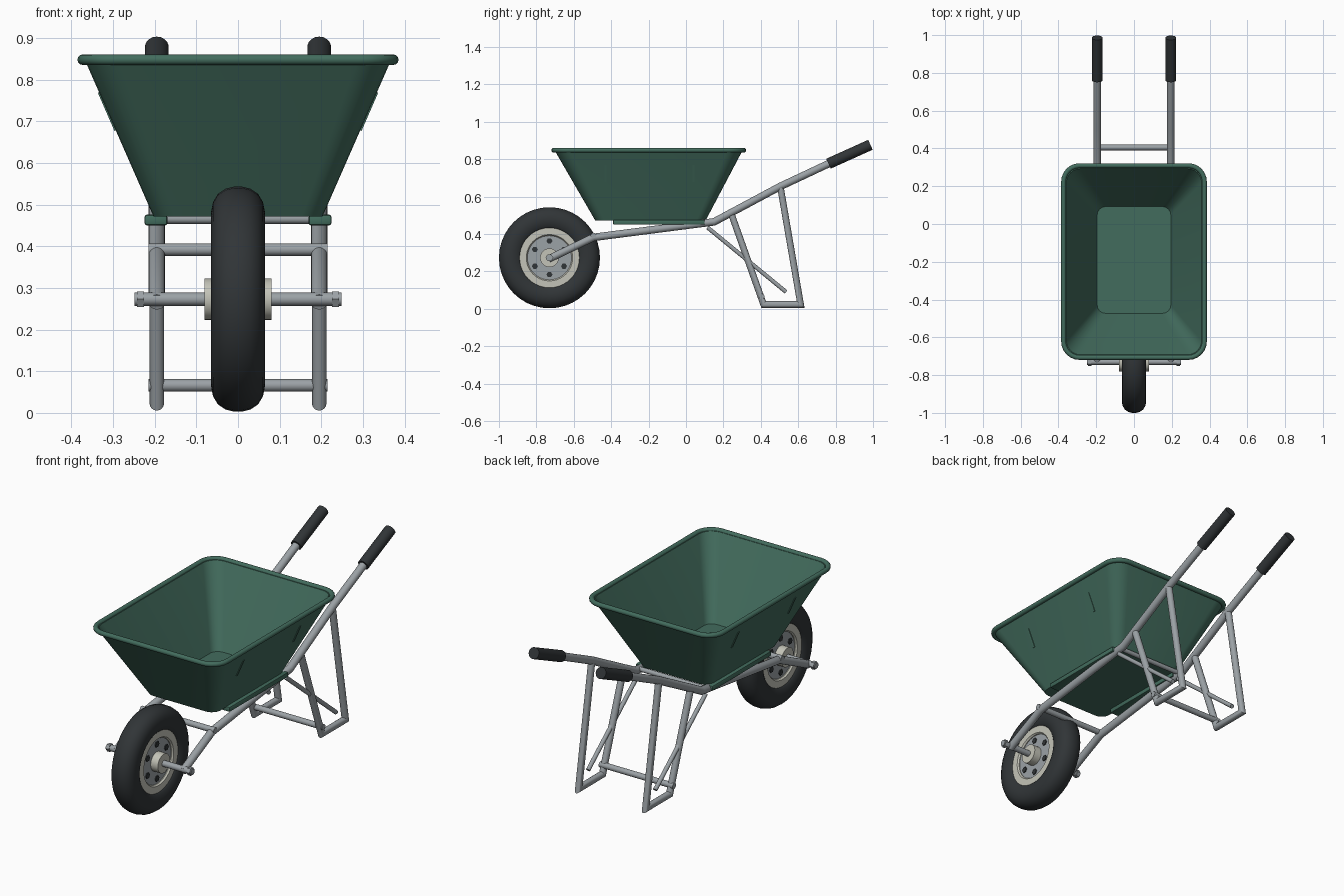
import bpy, bmesh, math
from mathutils import Vector, Matrix

if "Cube" in bpy.data.objects:
    bpy.data.objects.remove(bpy.data.objects["Cube"])


def mat(name, c):
    m = bpy.data.materials.new(name)
    m.diffuse_color = (*c, 1)
    m.use_nodes = True
    m.node_tree.nodes["Principled BSDF"].inputs["Base Color"].default_value = m.diffuse_color
    return m


GREEN = mat("green_paint", (0.055, 0.15, 0.11))
DARK = mat("rubber", (0.03, 0.035, 0.038))
CREAM = mat("cream_paint", (0.55, 0.55, 0.48))
STEEL = mat("steel", (0.33, 0.36, 0.38))


def finish(name, bm, material, angle=35):
    bmesh.ops.recalc_face_normals(bm, faces=bm.faces)
    me = bpy.data.meshes.new(name)
    bm.to_mesh(me)
    bm.free()
    ob = bpy.data.objects.new(name, me)
    bpy.context.collection.objects.link(ob)
    me.materials.append(material)
    bpy.ops.object.select_all(action='DESELECT')
    ob.select_set(True)
    bpy.context.view_layer.objects.active = ob
    bpy.ops.object.shade_smooth_by_angle(angle=math.radians(angle))
    return ob


def bridge(bm, rings, closed=False):
    n = len(rings[0])
    pairs = list(zip(rings, rings[1:])) + ([(rings[-1], rings[0])] if closed else [])
    for a, b in pairs:
        for i in range(n):
            bm.faces.new((a[i], a[(i + 1) % n], b[(i + 1) % n], b[i]))


def tube(name, path, r, material=STEEL, sides=16, closed=False):
    """Mitred round tube swept through the path points."""
    bm = bmesh.new()
    p = [Vector(q) for q in path]
    n = len(p)
    d = [(p[(i + 1) % n] - p[i]).normalized() for i in range(n)]
    rings = []
    for i in range(n):
        a = d[i - 1] if (i > 0 or closed) else d[0]
        b = d[i] if (i < n - 1 or closed) else d[i - 1]
        t = (a + b).normalized()
        side = t.cross(Vector((0, 0, 1)) if closed or abs(t.x) > 0.9 else Vector((1, 0, 0))).normalized()
        up = side.cross(t)
        k = r / max(t.dot(a), 0.5)
        # the mitre stretch applies in the plane of the bend
        ks, ku = (k, r)
        rings.append([bm.verts.new(p[i] + side * ks * math.cos(v) + up * ku * math.sin(v))
                      for v in (2 * math.pi * j / sides for j in range(sides))])
    bridge(bm, rings, closed)
    if not closed:
        bm.faces.new(rings[0])
        bm.faces.new(rings[-1])
    return finish(name, bm, material)


AX = Vector((0, -0.73, 0.273))


def lathe(name, profile, material, seg=40, centre=AX, angle=35):
    """Closed (x, radius) profile turned about the axle direction."""
    bm = bmesh.new()
    rings = [[bm.verts.new(centre + Vector((x, r * math.cos(a), r * math.sin(a))))
              for a in (2 * math.pi * j / seg for j in range(seg))] for x, r in profile]
    bridge(bm, rings, True)
    return finish(name, bm, material, angle)


def rod_x(name, x0, x1, y, z, r, material=STEEL, sides=16):
    return tube(name, [(x0, y, z), (x1, y, z)], r, material, sides)


def box(name, centre, size, material, rot=0, bevel=0.0):
    bm = bmesh.new()
    m = Matrix.Translation(centre) @ Matrix.Rotation(rot, 4, 'Y') @ Matrix.Diagonal((*size, 1))
    bmesh.ops.create_cube(bm, size=1, matrix=m)
    if bevel:
        bmesh.ops.bevel(bm, geom=bm.edges[:], offset=bevel, segments=2, affect='EDGES', profile=0.5)
    return finish(name, bm, material)


def rounded(hx, y0, y1, rad, z, n=6):
    pts = []
    for k, (sx, y) in enumerate(((1, y1 - rad), (-1, y1 - rad), (-1, y0 + rad), (1, y0 + rad))):
        for i in range(n + 1):
            a = math.pi / 2 * (k + i / n)
            pts.append((sx * (hx - rad) + rad * math.cos(a), y + rad * math.sin(a), z))
    return pts


# Tray: outer skin, rolled over the lip and down the inside
bm = bmesh.new()
levels = [rounded(0.203, -0.485, 0.105, 0.05, 0.472), rounded(0.368, -0.703, 0.303, 0.08, 0.848),
          rounded(0.358, -0.692, 0.293, 0.075, 0.848), rounded(0.195, -0.473, 0.092, 0.045, 0.482)]
rings = [[bm.verts.new(p) for p in lv] for lv in levels]
bridge(bm, rings)
bm.faces.new(rings[0])
bm.faces.new(rings[-1])
finish("tray", bm, GREEN)
tube("tray_rim", rounded(0.373, -0.707, 0.309, 0.085, 0.848), 0.0125, GREEN, 12, True)

# Tyre, wheel rim, disc and hub
tyre = [(0.045, 0.153), (0.056, 0.168), (0.063, 0.19), (0.0645, 0.21), (0.06, 0.233),
        (0.048, 0.253), (0.03, 0.265), (0.01, 0.27)]
lathe("tyre", tyre + [(-x, r) for x, r in reversed(tyre)], DARK, 40, angle=60)
lathe("wheel_rim", [(0.042, 0.118), (0.05, 0.124), (0.05, 0.163), (-0.05, 0.163),
                    (-0.05, 0.124), (-0.042, 0.118)], CREAM)
rod_x("wheel_disc", -0.038, 0.038, AX.y, AX.z, 0.125, STEEL, 40)
rod_x("hub", -0.08, 0.08, AX.y, AX.z, 0.05, CREAM, 28)
rod_x("axle", -0.248, 0.248, AX.y, AX.z, 0.016)
for i in range(6):
    a = math.pi / 2 + i * math.pi / 3
    rod_x("wheel_bolt", -0.043, 0.043, AX.y + 0.09 * math.cos(a), AX.z + 0.09 * math.sin(a), 0.016, DARK, 6)

# Parts repeated on both sides
for s in (-1, 1):
    x = 0.195 * s
    P = lambda y, z: (x, y, z)
    rod_x("axle_nut", 0.226 * s, 0.243 * s, AX.y, AX.z, 0.021, STEEL, 6)
    tube("frame_rail", [P(-0.735, 0.266), P(-0.495, 0.382), P(0.15, 0.465),
                        P(0.505, 0.655), P(0.78, 0.784)], 0.02)
    tube("grip", [P(0.762, 0.776), P(0.986, 0.877)], 0.029, DARK, 18)
    # Leg loop
    tube("leg", [P(0.245, 0.5), P(0.415, 0.023), P(0.613, 0.023), P(0.505, 0.65)], 0.0175)
    tube("leg_brace", [P(0.115, 0.435), P(0.535, 0.09)], 0.011)
    # Skid between tray and frame, and small wall ribs
    box("tray_skid", (0.197 * s, -0.145, 0.463), (0.055, 0.49, 0.026), GREEN, 0, 0.006)
    for y in (0.04, -0.43):
        box("tray_rib", (0.311 * s, y, 0.725), (0.012, 0.012, 0.1), GREEN, s * 0.41)

# Cross members
rod_x("front_crossbar", -0.215, 0.215, -0.495, 0.392, 0.015)
rod_x("rear_crossbar", -0.2, 0.2, 0.12, 0.466, 0.012)
rod_x("leg_crossbar", -0.215, 0.215, 0.405, 0.066, 0.015)
